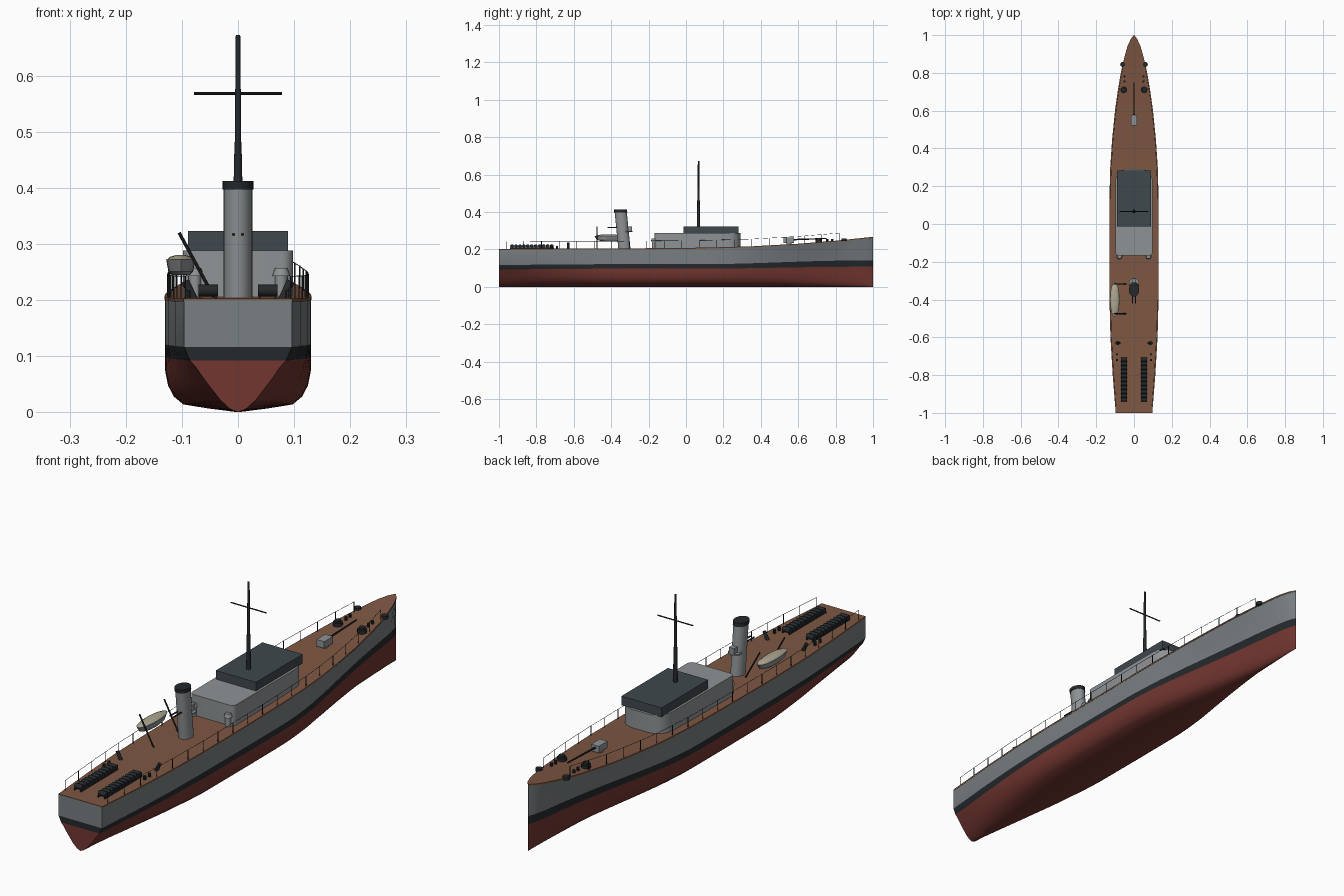
import bpy, bmesh, math
from mathutils import Vector

if "Cube" in bpy.data.objects:
    bpy.data.objects.remove(bpy.data.objects["Cube"])


def mat(name, r, g, b):
    m = bpy.data.materials.new(name)
    m.diffuse_color = (r, g, b, 1)
    m.use_nodes = True
    m.node_tree.nodes["Principled BSDF"].inputs["Base Color"].default_value = m.diffuse_color
    return m


GREY = mat("grey", .19, .21, .22)
LIGHT = mat("light_grey", .27, .29, .30)
RED = mat("red", .17, .037, .030)
DARK = mat("dark", .018, .022, .025)
ROOF = mat("roof", .05, .065, .075)
WOOD = mat("wood", .21, .095, .055)
CANVAS = mat("canvas", .42, .38, .28)


def interp(table, y):
    for (a, u), (b, v) in zip(table, table[1:]):
        if y <= b:
            return u + (v - u) * (y - a) / (b - a)
    return table[-1][1]


def finish(name, bm, mats, smooth=True):
    bmesh.ops.remove_doubles(bm, verts=bm.verts, dist=1e-5)
    bmesh.ops.recalc_face_normals(bm, faces=bm.faces)
    me = bpy.data.meshes.new(name)
    bm.to_mesh(me)
    bm.free()
    ob = bpy.data.objects.new(name, me)
    bpy.context.collection.objects.link(ob)
    for m in mats:
        me.materials.append(m)
    if smooth:
        bpy.ops.object.select_all(action='DESELECT')
        bpy.context.view_layer.objects.active = ob
        ob.select_set(True)
        bpy.ops.object.shade_smooth_by_angle(angle=math.radians(35))
    return ob


def box(name, x, y, z, m):
    bm = bmesh.new()
    bmesh.ops.create_cube(bm, size=1)
    for v in bm.verts:
        v.co = [(a + b) / 2 + c * (b - a) for (a, b), c in zip((x, y, z), v.co)]
    return finish(name, bm, [m], False)


def rod(name, p, q, r1, m, r2=None, n=12, oval=1):
    p, q = Vector(p), Vector(q)
    bm = bmesh.new()
    bmesh.ops.create_cone(bm, cap_ends=True, segments=n, radius1=r1,
                          radius2=r1 if r2 is None else r2, depth=(q - p).length)
    rot = (q - p).to_track_quat('Z', 'Y')
    for v in bm.verts:
        v.co = rot @ v.co
        v.co.y *= oval
        v.co += (p + q) / 2
    return finish(name, bm, [m])


def loft(name, rings, mats, row_mat=lambda i: 0):
    """Skin rings of points, capping both ends"""
    bm = bmesh.new()
    vs = [[bm.verts.new(p) for p in r] for r in rings]
    n = len(rings[0])
    for a, b in zip(vs, vs[1:]):
        for i in range(n):
            j = (i + 1) % n
            bm.faces.new((a[i], a[j], b[j], b[i])).material_index = row_mat(i)
    for r in (vs[0], vs[-1]):
        for i in range(n // 2):      # strips keep the bands on the transom
            k = [r[i], r[i + 1], r[n - 2 - i], r[n - 1 - i]]
            k = list(dict.fromkeys(k))
            if len(k) > 2:
                bm.faces.new(k).material_index = row_mat(i)
    bmesh.ops.dissolve_degenerate(bm, dist=1e-6, edges=bm.edges)
    return finish(name, bm, mats)


# Hull lines
BEAM = [(-1, .096), (-.8, .112), (-.6, .124), (-.4, .129), (-.1, .13), (.15, .129), (.3, .125),
        (.45, .115), (.6, .1), (.7, .086), (.8, .069), (.88, .051), (.94, .034), (.98, .016), (1, .0005)]
SHEER = [(-1, .2), (-.3, .202), (.1, .206), (.35, .213), (.6, .227), (.8, .243), (1, .264)]
MID = [(0, 0), (.42, .007), (.75, .014), (.88, .028), (.96, .048), (1, .075), (1, .097), (1, .121)]
STERN = [(0, 0), (.15, .006), (.33, .022), (.5, .043), (.65, .062), (.78, .08), (.89, .092), (1, .116)]
BOW = [(0, 0), (.14, .004), (.24, .014), (.32, .03), (.39, .052), (.44, .08), (.49, .107), (.56, .14)]
beam = lambda y: interp(BEAM, y)
sheer = lambda y: interp(SHEER, y)


def half_section(y):
    s = min(1, max(0, (-.35 - y) / .65)) ** 1.3
    b = min(1, max(0, (y - .1) / .8))
    b = b * b * (3 - 2 * b)
    pts = []
    for m, st, bo in zip(MID, STERN, BOW):
        w, z = [m[k] + s * (st[k] - m[k]) + b * (bo[k] - m[k]) for k in (0, 1)]
        pts.append((w * beam(y), z))
    return pts + [(beam(y), sheer(y))]


stations = [-1 + .05 * i for i in range(39)] + [.94, .96, .98, 1]
rings = []
for y in stations:
    h = half_section(y)
    rings.append([(x, y, z) for x, z in h] + [(-x, y, z) for x, z in reversed(h)])


def band(i):
    i = min(i, 16 - i) if i != 17 else 0
    return 0 if i < 6 else 1 if i == 6 else 2


loft("hull", rings, [RED, DARK, GREY], band)

# Deck
loft("deck", [[(s * (beam(y) + .0008), y, sheer(y) + d) for s, d in
               ((-1, -.003), (1, -.003), (1, .003), (-1, .003))] for y in stations], [WOOD])


# Deckhouse with rounded ends, roof block on top
def rounded_plan(w, y0, y1, r0, r1, n=6):
    out = []
    for cx, cy, r, a in ((w - r0, y0 + r0, r0, -90), (w - r1, y1 - r1, r1, 0),
                         (r1 - w, y1 - r1, r1, 90), (r0 - w, y0 + r0, r0, 180)):
        for i in range(n + 1):
            t = math.radians(a + 90 * i / n)
            out.append((cx + r * math.cos(t), cy + r * math.sin(t)))
    return out


plan = rounded_plan(.098, -.168, .292, .02, .065)
loft("deckhouse", [[(x, y, z) for x, y in plan] for z in (.195, .288)], [LIGHT])
box("bridge_roof", (-.089, .089), (-.013, .282), (.286, .323), ROOF)

# Mast and yard
rod("mast_lower", (0, .067, .32), (0, .067, .46), .009, DARK, .007)
rod("mast_upper", (0, .067, .46), (0, .067, .672), .006, DARK, .004)
rod("mast_yard", (-.078, .067, .568), (.078, .067, .568), .0025, DARK, n=8)

# Raked oval funnel, cap and gun platform
def funnel_part(name, z0, z1, r, m):
    cy = lambda z: -.329 - (z - .2) * .1
    loft(name, [[(r * math.cos(i * math.tau / 24), cy(z) + 1.27 * r * math.sin(i * math.tau / 24), z)
                 for i in range(24)] for z in (z0, z1)], [m])


funnel_part("funnel", .198, .40, .0255, LIGHT)
funnel_part("funnel_cap", .397, .412, .0275, DARK)
rod("funnel_platform", (0, -.312, .292), (0, -.312, .298), .026, LIGHT, n=16)
box("platform_gun", (-.011, .011), (-.31, -.288), (.298, .322), LIGHT)
for s in (-1, 1):
    rod("platform_gun_barrel", (s * .008, -.30, .317), (s * .008, -.42, .317), .003, DARK, n=8)

# Ship's boat with canvas cover and davits
def boat_ring(k, z, n=24):
    pts = []
    for i in range(n):
        t = i * math.tau / n
        pts.append((-.102 + .026 * k * math.cos(t), -.40 + (.05 + .04 * k) * math.sin(t) * (.4 + .6 * k), z))
    return pts


loft("boat", [boat_ring(k, z) for k, z in ((.62, .245), (.85, .251), (1, .272))], [LIGHT])
loft("boat_cover", [boat_ring(k, z) for k, z in ((.97, .271), (.75, .277), (.35, .28))], [CANVAS])
for y in (-.475, -.318):
    rod("davit", (-.04, y, .2), (-.105, y, .32), .003, DARK, n=8)

# Bow gun
rod("bow_gun_base", (0, .55, .22), (0, .55, .238), .014, LIGHT, n=16)
box("bow_gun_mount", (-.017, .017), (.522, .577), (.235, .262), LIGHT)
rod("bow_gun_barrel", (0, .575, .252), (0, .75, .258), .004, DARK, .003, n=8)

# Paired fittings on both sides
for s in (-1, 1):
    rod("vent_body", (s * .077, -.172, .2), (s * .077, -.172, .245), .011, LIGHT)
    rod("vent_cap", (s * .077, -.172, .243), (s * .077, -.172, .257), .016, LIGHT, .011)
    rod("winch", (s * .054, .71, .232), (s * .054, .71, .252), .018, DARK)
    rod("winch_top", (s * .054, .71, .252), (s * .054, .71, .26), .012, DARK)
    rod("anchor_fitting", (s * .06, .845, .244), (s * .06, .845, .258), .013, DARK)
    for y in (.755, .782):
        rod("bow_bollard", (s * .05, y, .238), (s * .05, y, .256), .006, DARK, n=10)
    for y in (-.69, -.72):
        rod("stern_bollard", (s * .09, y, .2), (s * .09, y, .218), .006, DARK, n=10)
    rod("charge_thrower", (s * .078, -.63, .2), (s * .094, -.63, .234), .007, DARK)
    # Depth charge rack
    for i in range(11):
        y = -.93 + .0212 * i
        rod("depth_charge", (s * .036, y, .217), (s * .07, y, .217), .0103, DARK)
    for x in (.039, .067):
        box("rack_rail", sorted((s * x - .002, s * x + .002)), (-.942, -.707), (.2, .209), DARK)
    # Railing
    edge = [(s * (beam(y) - .005), y, sheer(y)) for y in [-.96 + .0937 * i for i in range(20)]]
    for x, y, z in edge:
        rod("rail_post", (x, y, z), (x, y, z + .043), .0014, DARK, n=6)
    for (x, y, z), (u, v, w) in zip(edge, edge[1:]):
        rod("rail_wire", (x, y, z + .042), (u, v, w + .042), .0008, DARK, n=5)
